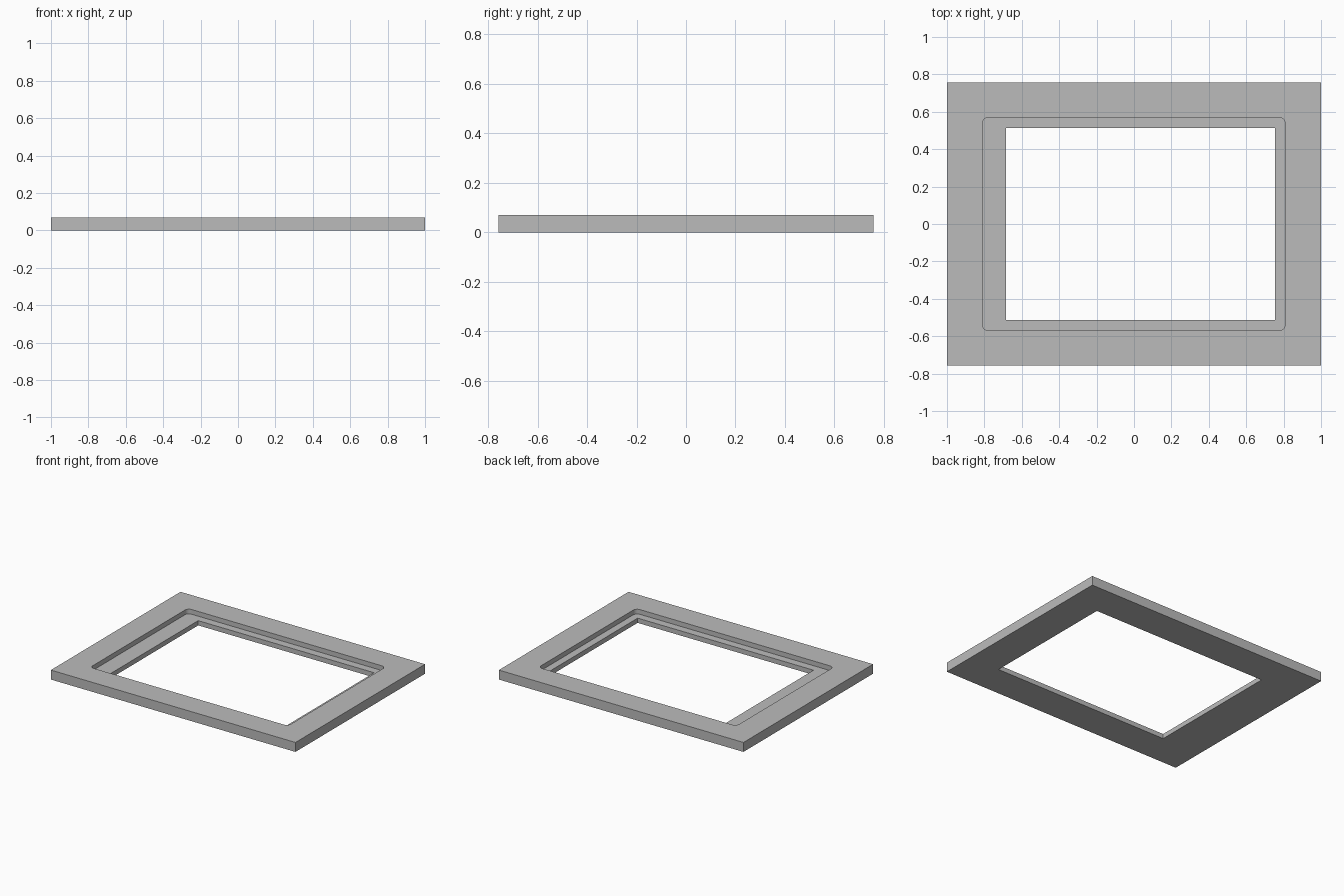
import bpy
import bmesh
from math import cos, sin, pi

cube = bpy.data.objects.get("Cube")
if cube:
    bpy.data.objects.remove(cube, do_unlink=True)

HEIGHT = 0.07
LEDGE = 0.035
STEPS = 6  # segments in each rounded corner


def rectangle_loop(bm, x0, x1, y, z, radius=0.0):
    """Counter-clockwise rectangle, with the same vertex count at any radius."""
    corners = [(x1 - radius, y - radius), (x0 + radius, y - radius),
               (x0 + radius, radius - y), (x1 - radius, radius - y)]
    loop = []
    for quarter, (cx, cy) in enumerate(corners):
        for step in range(STEPS + 1):
            a = (quarter + step / STEPS) * pi / 2
            loop.append(bm.verts.new((cx + radius * cos(a), cy + radius * sin(a), z)))
    return loop


# Flat grey finish
grey = bpy.data.materials.new("plain grey")
grey.use_nodes = True
colour = (0.5, 0.5, 0.5, 1.0)
grey.diffuse_color = colour
grey.node_tree.nodes["Principled BSDF"].inputs["Base Color"].default_value = colour

# Section of the frame: outer wall, top, rounded recess, ledge, window wall, underside
bm = bmesh.new()
outer = (-1.0, 1.0, 0.757)
recess = (-0.81, 0.808, 0.57)
window = (-0.684, 0.754, 0.512)
loops = [
    rectangle_loop(bm, *outer, 0.0),
    rectangle_loop(bm, *outer, HEIGHT),
    rectangle_loop(bm, *recess, HEIGHT, 0.032),
    rectangle_loop(bm, *recess, LEDGE, 0.032),
    rectangle_loop(bm, *window, LEDGE),
    rectangle_loop(bm, *window, 0.0),
]
for low, high in zip(loops, loops[1:] + loops[:1]):
    for i in range(len(low)):
        j = (i + 1) % len(low)
        bm.faces.new((low[i], low[j], high[j], high[i]))

# Collapse the square corners to single points
bmesh.ops.remove_doubles(bm, verts=bm.verts, dist=0.0001)
bmesh.ops.recalc_face_normals(bm, faces=bm.faces)

mesh = bpy.data.meshes.new("window_frame")
bm.to_mesh(mesh)
bm.free()
mesh.materials.append(grey)
frame = bpy.data.objects.new("window_frame", mesh)
bpy.context.collection.objects.link(frame)

# Smooth the rounded recess corners only
bpy.ops.object.select_all(action="DESELECT")
frame.select_set(True)
bpy.context.view_layer.objects.active = frame
bpy.ops.object.shade_smooth_by_angle(angle=pi / 6)
